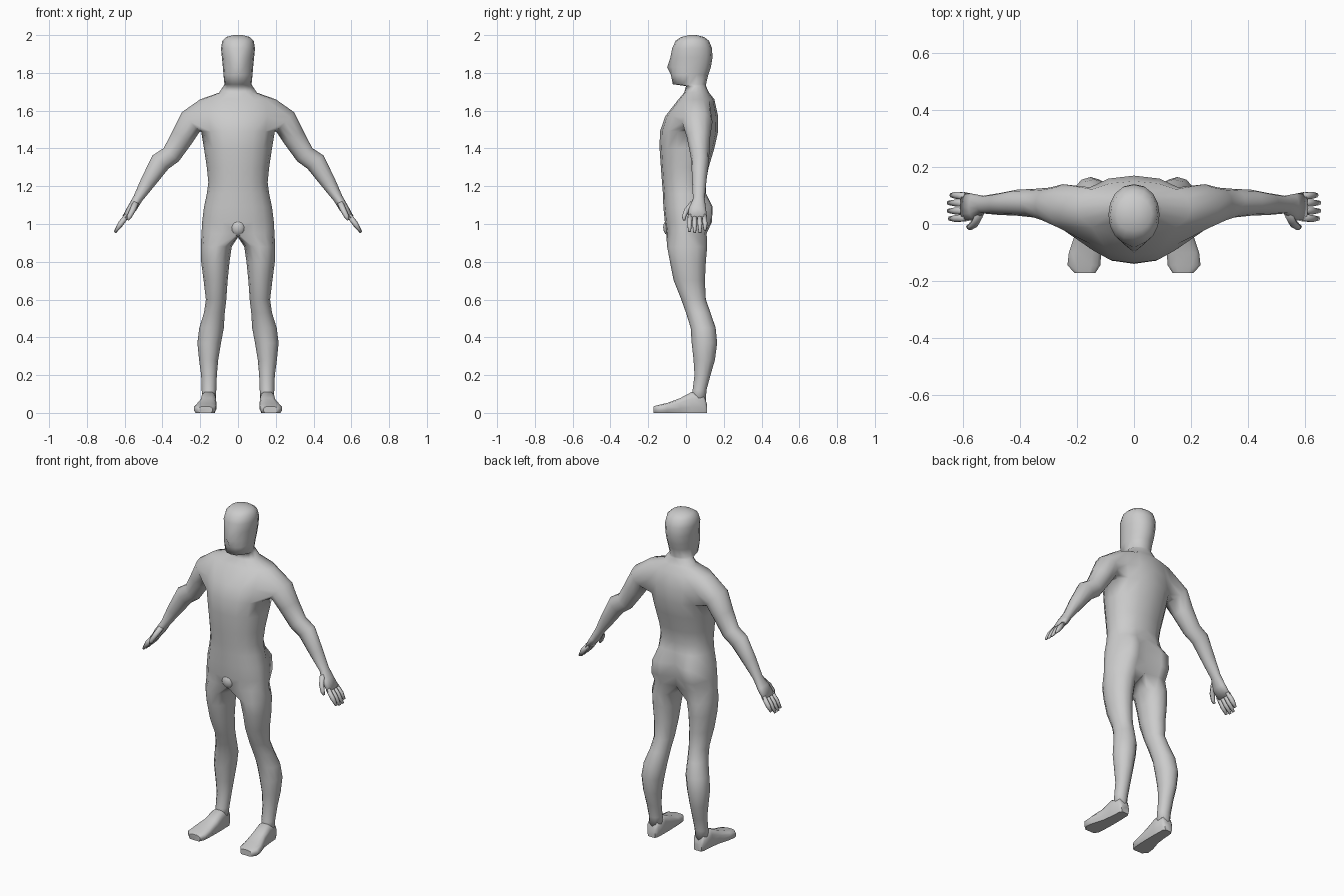
import bpy, bmesh
from math import sin, cos, radians, copysign
from mathutils import Vector

if "Cube" in bpy.data.objects:
    bpy.data.objects.remove(bpy.data.objects["Cube"])


def spow(v, p):
    return copysign(abs(v) ** p, v) if abs(v) > 1e-6 else 0.0


def skin(bm, rings, closed=True, skip=()):
    """Join successive rings of verts with quads; skip holds (row, column) holes."""
    for r in range(len(rings) - 1):
        a, b = rings[r], rings[r + 1]
        n = len(a)
        for j in range(n if closed else n - 1):
            if (r, j) not in skip:
                k = (j + 1) % n
                bm.faces.new((a[j], a[k], b[k], b[j]))


def tube(bm, pts, n, start=None, a0=0.0):
    """Limb through points (x, y, z, thickness, y half width), optionally grown from a ring."""
    centres = [Vector(p[:3]) for p in pts]
    rings = []
    if start:
        centres.insert(0, sum((v.co for v in start), Vector()) / len(start))
        rings.append(start)
    off = len(rings)
    for i, (x, y, z, h, w) in enumerate(pts):
        k = i + off
        d = centres[min(k + 1, len(centres) - 1)] - centres[max(k - 1, 0)]
        u = Vector((-d.z, 0, d.x)).normalized()
        angles = [radians(a0 + 360 * j / n) for j in range(n)]
        rings.append([bm.verts.new(centres[k] + u * h * cos(a) + Vector((0, w * sin(a), 0)))
                      for a in angles])
    skin(bm, rings)
    if not start:
        bm.faces.new(rings[0])
    bm.faces.new(rings[-1])


def finish(bm, name, angle=180):
    bmesh.ops.delete(bm, geom=[v for v in bm.verts if not v.link_faces], context='VERTS')
    bmesh.ops.recalc_face_normals(bm, faces=bm.faces)
    me = bpy.data.meshes.new(name)
    bm.to_mesh(me)
    bm.free()
    ob = bpy.data.objects.new(name, me)
    bpy.context.collection.objects.link(ob)
    bpy.context.view_layer.objects.active = ob
    ob.select_set(True)
    bpy.ops.object.shade_smooth_by_angle(angle=radians(angle))
    ob.select_set(False)
    m = ob.modifiers.new("Mirror", 'MIRROR')
    m.merge_threshold = 0.0005
    ob.modifiers.move(len(ob.modifiers) - 1, 0)
    return ob


# Trunk, neck and head: half rings (z, half width, front y, back y, nose, glutes)
TRUNK = [
    (0.95, .193, -.105, .095, 0, .022), (1.01, .19, -.112, .10, 0, .045),
    (1.09, .18, -.12, .105, 0, .045), (1.16, .165, -.122, .105, 0, .01),
    (1.22, .157, -.127, .105, 0, 0), (1.30, .165, -.133, .12, 0, 0),
    (1.40, .18, -.14, .15, 0, 0), (1.49, .195, -.138, .17, 0, 0),
    (1.57, .21, -.11, .17, 0, 0), (1.66, .20, -.04, .15, 0, 0),
    (1.695, .10, -.01, .122, 0, 0), (1.73, .077, 0, .106, 0, 0),
    (1.74, .072, -.07, .106, 0, 0), (1.79, .077, -.08, .118, 0, 0),
    (1.83, .08, -.08, .132, .02, 0), (1.88, .085, -.077, .14, .006, 0),
    (1.93, .09, -.073, .138, 0, 0), (1.97, .083, -.055, .122, 0, 0),
    (1.99, .062, -.025, .095, 0, 0), (2.0, .025, .015, .055, 0, 0)]
ARM_ROW = 7

bm = bmesh.new()
rows = []
for z, w, yf, yb, nose, glute in TRUNK:
    ring = []
    for j in range(9):
        t = radians(-90 + 22.5 * j)
        y = (yf + yb) / 2 + (yb - yf) / 2 * sin(t)
        y += {0: -nose, 6: 1.4 * glute, 7: glute}.get(j, 0)
        ring.append(bm.verts.new((w * spow(cos(t), .88), y, z)))
    rows.append(ring)
hole = {(ARM_ROW + r, j) for r in (0, 1) for j in range(2, 6)}
skin(bm, rows, closed=False, skip=hole)
bm.faces.new(rows[-1])

# Arm and palm grow from the shoulder opening
low, mid, top = rows[ARM_ROW:ARM_ROW + 3]
opening = top[2:7] + [mid[6]] + low[6:1:-1] + [mid[2]]
tube(bm, [(.25, .06, 1.54, .07, .08), (.295, .066, 1.46, .061, .062),
          (.353, .073, 1.367, .053, .05), (.41, .075, 1.328, .055, .046),
          (.475, .07, 1.225, .041, .038), (.53, .068, 1.135, .026, .031),
          (.56, .06, 1.085, .025, .045), (.597, .06, 1.033, .017, .052)],
     12, opening, -60)

# Fingers and thumb
for y, s in ((.101, .85), (.074, 1), (.046, 1), (.019, .93)):
    tip = Vector((.59, 0, 1.045)).lerp(Vector((.652, 0, .955)), s)
    tube(bm, [(.588, .06 + (y - .06) * .9, 1.045, .014, .014), (.622, y, 1.0, .015, .014),
              (tip.x, y, tip.z, .007, .008)], 6)
tube(bm, [(.54, .04, 1.115, .016, .02), (.557, .005, 1.075, .016, .016),
          (.575, -.01, 1.04, .013, .012), (.584, -.01, 1.02, .006, .007)], 6)

# Leg grows from the hip opening: (z, inner x, outer x, front y, back y)
LEG = [(.88, .033, .197, -.10, .112), (.80, .045, .195, -.085, .105),
       (.70, .055, .182, -.065, .10), (.60, .062, .17, -.025, .105),
       (.53, .07, .18, .0, .13), (.45, .075, .205, .025, .157),
       (.37, .09, .215, .03, .165), (.28, .105, .206, .04, .153),
       (.20, .112, .195, .045, .13), (.12, .115, .192, .035, .108),
       (.05, .12, .19, .02, .105)]
crotch = [bm.verts.new((0, y, z)) for y, z in ((.055, .935), (0, .93), (-.06, .935))]
rings = [rows[0] + crotch]
for z, xi, xo, yf, yb in LEG:
    angles = [radians(-120 + 30 * j) for j in range(12)]
    rings.append([bm.verts.new(((xi + xo) / 2 + (xo - xi) / 2 * cos(a),
                                (yf + yb) / 2 + (yb - yf) / 2 * sin(a), z)) for a in angles])
skin(bm, rings)
bm.faces.new(rings[-1])
finish(bm, "body")

# Feet: sections along y (y, centre x, half width, height)
FOOT = [(.11, .155, .026, .05), (.095, .155, .037, .09), (.03, .156, .041, .11),
        (-.03, .160, .046, .078), (-.10, .172, .058, .052), (-.145, .176, .059, .042),
        (-.172, .172, .037, .034)]
bm = bmesh.new()
rings = []
for y, cx, w, h in FOOT:
    angles = [radians(15 + 30 * j) for j in range(12)]
    rings.append([bm.verts.new((cx + w * spow(cos(a), .6), y,
                                max(0, h * (.5 + .52 * spow(sin(a), .7))))) for a in angles])
    for v in rings[-1][6:]:
        v.co.z = 0 if v.co.z < h * .25 else v.co.z
skin(bm, rings)
bm.faces.new(rings[0])
bm.faces.new(rings[-1])
finish(bm, "feet", 50)

# Groin bulge
bpy.ops.mesh.primitive_uv_sphere_add(segments=12, ring_count=8, radius=1,
                                     location=(0, -.083, .982))
groin = bpy.context.object
groin.name = "groin"
groin.scale = (.043, .038, .048)
bpy.ops.object.shade_smooth()
